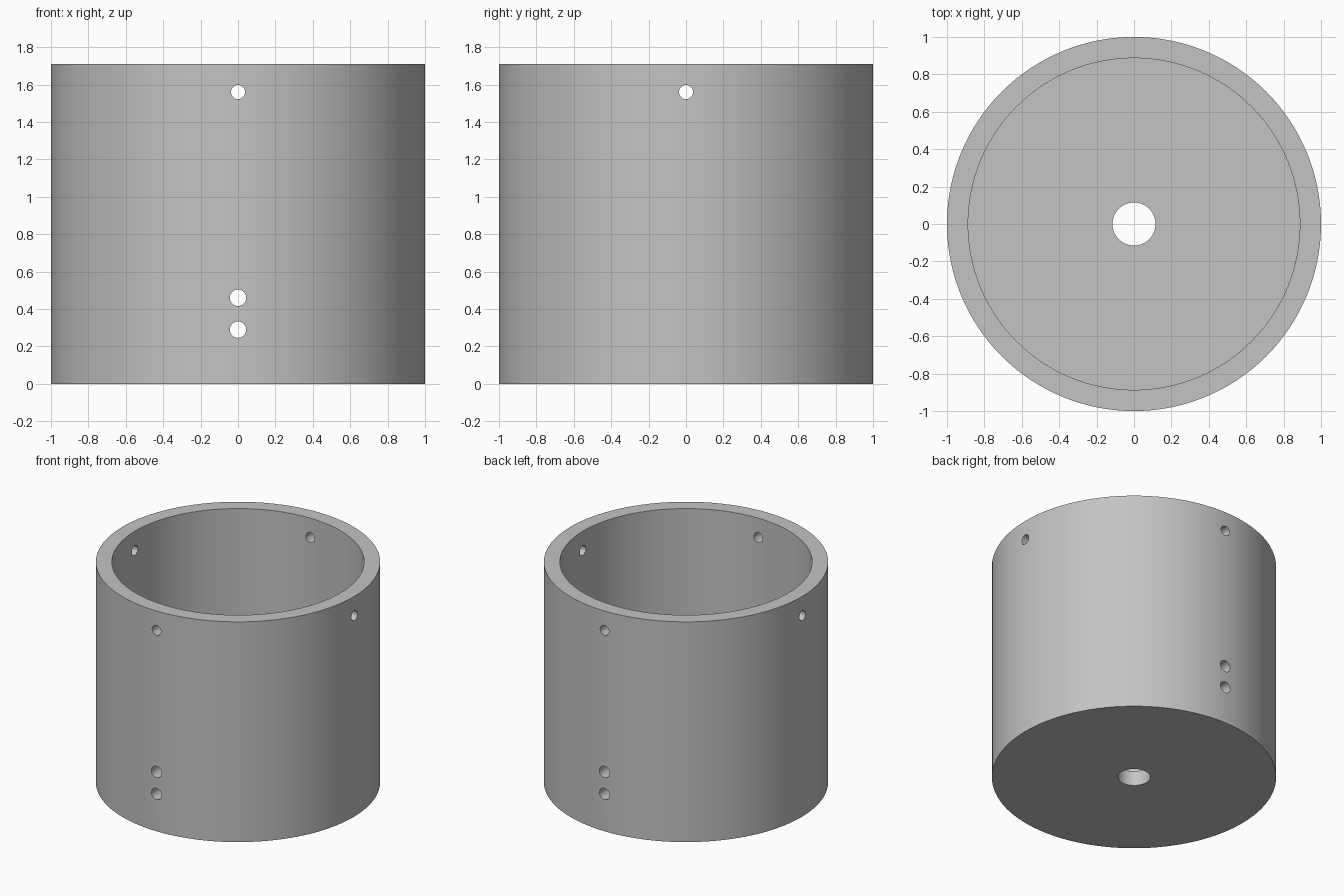
import bpy
import bmesh
import math
from mathutils import Matrix

cube = bpy.data.objects.get("Cube")
if cube:
    bpy.data.objects.remove(cube, do_unlink=True)

HEIGHT, OUTER, INNER, FLOOR, BORE = 1.71, 1.0, 0.887, 0.115, 0.115
SEGMENTS = 128

grey = bpy.data.materials.new("plain grey")
grey.use_nodes = True
colour = (0.55, 0.55, 0.55, 1)
grey.diffuse_color = colour
grey.node_tree.nodes["Principled BSDF"].inputs["Base Color"].default_value = colour


def new_object(name, bm):
    bmesh.ops.recalc_face_normals(bm, faces=bm.faces)
    mesh = bpy.data.meshes.new(name)
    bm.to_mesh(mesh)
    bm.free()
    mesh.materials.append(grey)
    obj = bpy.data.objects.new(name, mesh)
    bpy.context.collection.objects.link(obj)
    return obj


# Cup body: closed wall-and-floor profile turned about z
bm = bmesh.new()
profile = [(BORE, 0), (OUTER, 0), (OUTER, HEIGHT),
           (INNER, HEIGHT), (INNER, FLOOR), (BORE, FLOOR)]
verts = [bm.verts.new((r, 0, z)) for r, z in profile]
edges = [bm.edges.new((v, verts[i - 1])) for i, v in enumerate(verts)]
bmesh.ops.spin(bm, geom=verts + edges, cent=(0, 0, 0), axis=(0, 0, 1),
               angle=math.tau, steps=SEGMENTS, use_merge=True)
bmesh.ops.remove_doubles(bm, verts=bm.verts, dist=0.0001)
cup = new_object("cup_body", bm)

# Cross-drilled holes: (height, radius, axis)
bm = bmesh.new()
for z, radius, axis in [(1.56, 0.038, "X"), (1.56, 0.038, "Y"),
                        (0.46, 0.044, "X"), (0.29, 0.044, "X")]:
    # Turning about X points the drill along y, and about Y along x
    for side in (-1, 1):
        offset = (0, side, z) if axis == "X" else (side, 0, z)
        bmesh.ops.create_cone(
            bm, cap_ends=True, segments=32, radius1=radius, radius2=radius, depth=0.6,
            matrix=Matrix.Translation(offset) @ Matrix.Rotation(math.pi / 2, 4, axis))
drills = new_object("hole_cutter", bm)
drills.hide_render = True
drills.hide_set(True)

cut = cup.modifiers.new("drilled_holes", "BOOLEAN")
cut.operation = "DIFFERENCE"
cut.solver = "EXACT"
cut.object = drills

# Bake the holes in, then smooth the curved walls
bpy.context.view_layer.objects.active = cup
cup.select_set(True)
bpy.ops.object.modifier_apply(modifier=cut.name)
bpy.data.objects.remove(drills, do_unlink=True)
bpy.ops.object.shade_smooth_by_angle(angle=math.radians(30))
